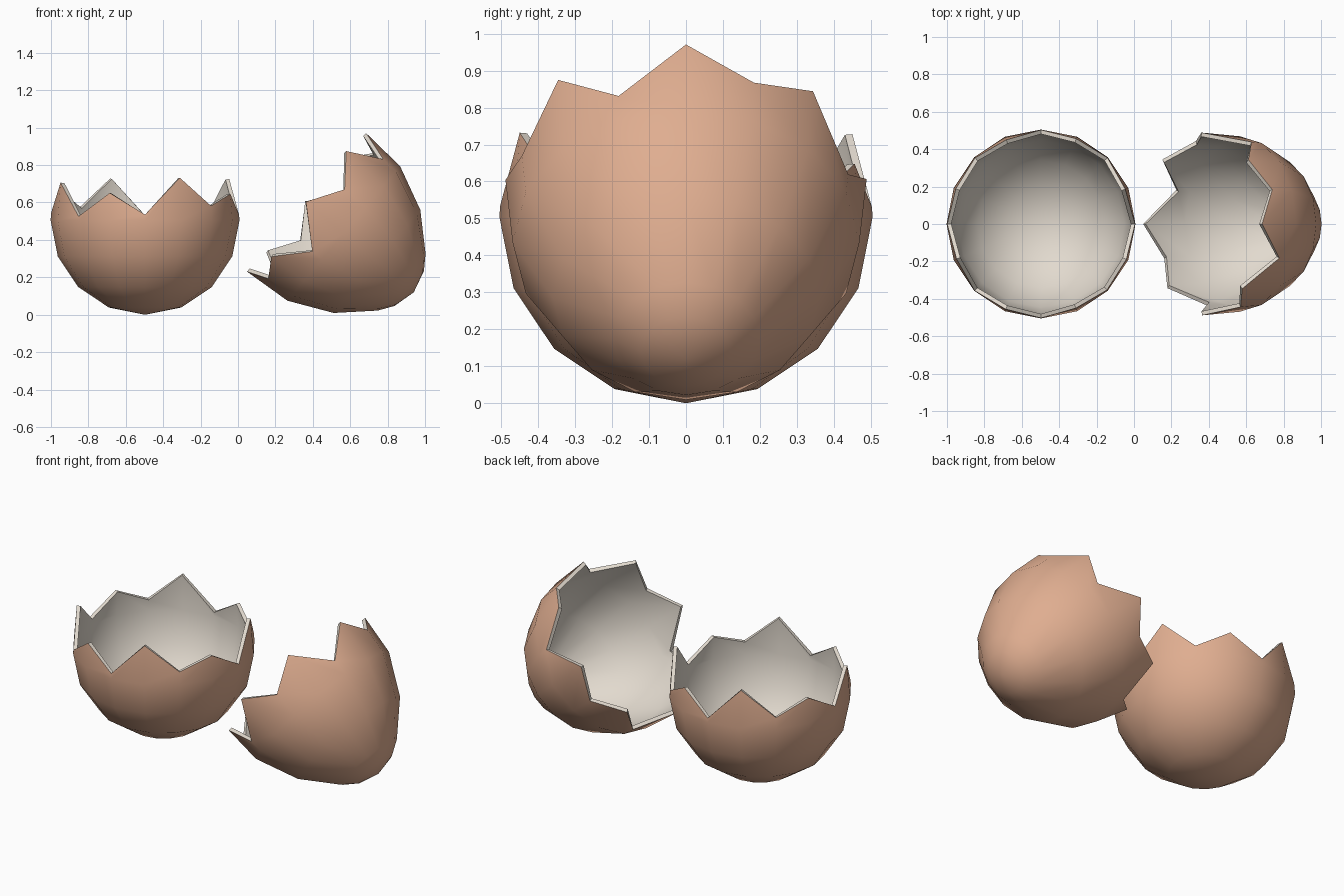
import bpy, bmesh, math
from mathutils import Matrix, Vector

if "Cube" in bpy.data.objects:
    bpy.data.objects.remove(bpy.data.objects["Cube"])

SEG = 16
# Crack line: distance from the pointed end of the egg, once around
CRACK = [.742, .582, .762, .637, .753, .556, .706, .643,
         .753, .563, .74, .64, .757, .56, .717, .634]


def material(name, col):
    m = bpy.data.materials.new(name)
    m.diffuse_color = (*col, 1)
    m.use_nodes = True
    m.node_tree.nodes["Principled BSDF"].inputs["Base Color"].default_value = m.diffuse_color
    return m


OUTER = material("shell_outside", (0.74, 0.42, 0.28))
INNER = material("shell_inside", (0.76, 0.70, 0.62))


def shell(name, profile, rim, matrix):
    """Lathe a cup from its pole, finish with a jagged rim, add thickness."""
    bm = bmesh.new()
    rings = [[(r, z)] * SEG for r, z in profile] + [rim]
    pole = bm.verts.new((0, 0, 0))
    prev = None
    for ring in rings:
        cur = []
        for i, (r, z) in enumerate(ring):
            a = math.tau * i / SEG
            cur.append(bm.verts.new((r * math.cos(a), r * math.sin(a), z)))
        for i in range(SEG):
            j = (i + 1) % SEG
            if prev is None:
                bm.faces.new((pole, cur[j], cur[i]))
            else:
                bm.faces.new((prev[i], prev[j], cur[j], cur[i]))
        prev = cur
    bm.transform(matrix)
    bmesh.ops.recalc_face_normals(bm, faces=bm.faces)
    # make sure the normals point away from the cavity
    pole_n = sum((f.normal for f in pole.link_faces), Vector())
    if pole_n.dot(matrix.to_3x3() @ Vector((0, 0, 1))) > 0:
        bmesh.ops.reverse_faces(bm, faces=bm.faces)
    me = bpy.data.meshes.new(name)
    bm.to_mesh(me)
    bm.free()
    ob = bpy.data.objects.new(name, me)
    bpy.context.collection.objects.link(ob)
    me.materials.append(OUTER)
    me.materials.append(INNER)
    mod = ob.modifiers.new("thickness", 'SOLIDIFY')
    mod.thickness = 0.022
    mod.offset = -1
    mod.material_offset = 1
    mod.material_offset_rim = 1
    bpy.ops.object.select_all(action='DESELECT')
    ob.select_set(True)
    bpy.context.view_layer.objects.active = ob
    bpy.ops.object.modifier_apply(modifier=mod.name)
    bpy.ops.object.shade_smooth_by_angle(angle=math.radians(40))
    return ob


# Round lower half, standing upright
R = 0.505
round_profile = [(R * math.sin(math.radians(t)), R - R * math.cos(math.radians(t)))
                 for t in (22.5, 45, 67.5, 90)]
round_rim = []
for u in CRACK:
    z = 1.288 - u
    round_rim.append((R - .08 * (z - R), z))
shell("round_half_shell", round_profile, round_rim,
      Matrix.Translation((-0.497, 0, 0)) @ Matrix.Rotation(math.pi, 4, 'Z'))

# Pointed upper half, tipped over with its opening up and to the left
tip_profile = [(.122, .032), (.199, .085), (.36, .257), (.469, .489)]
tip_rim = [(.47 + .07 * (u - .489), u) for u in CRACK]
c, s = math.cos(math.radians(50)), math.sin(math.radians(50))
tilt = Matrix(((c, 0, -s, .94), (0, -1, 0, 0), (s, 0, c, .12), (0, 0, 0, 1)))
shell("pointed_half_shell", tip_profile, tip_rim, tilt)
